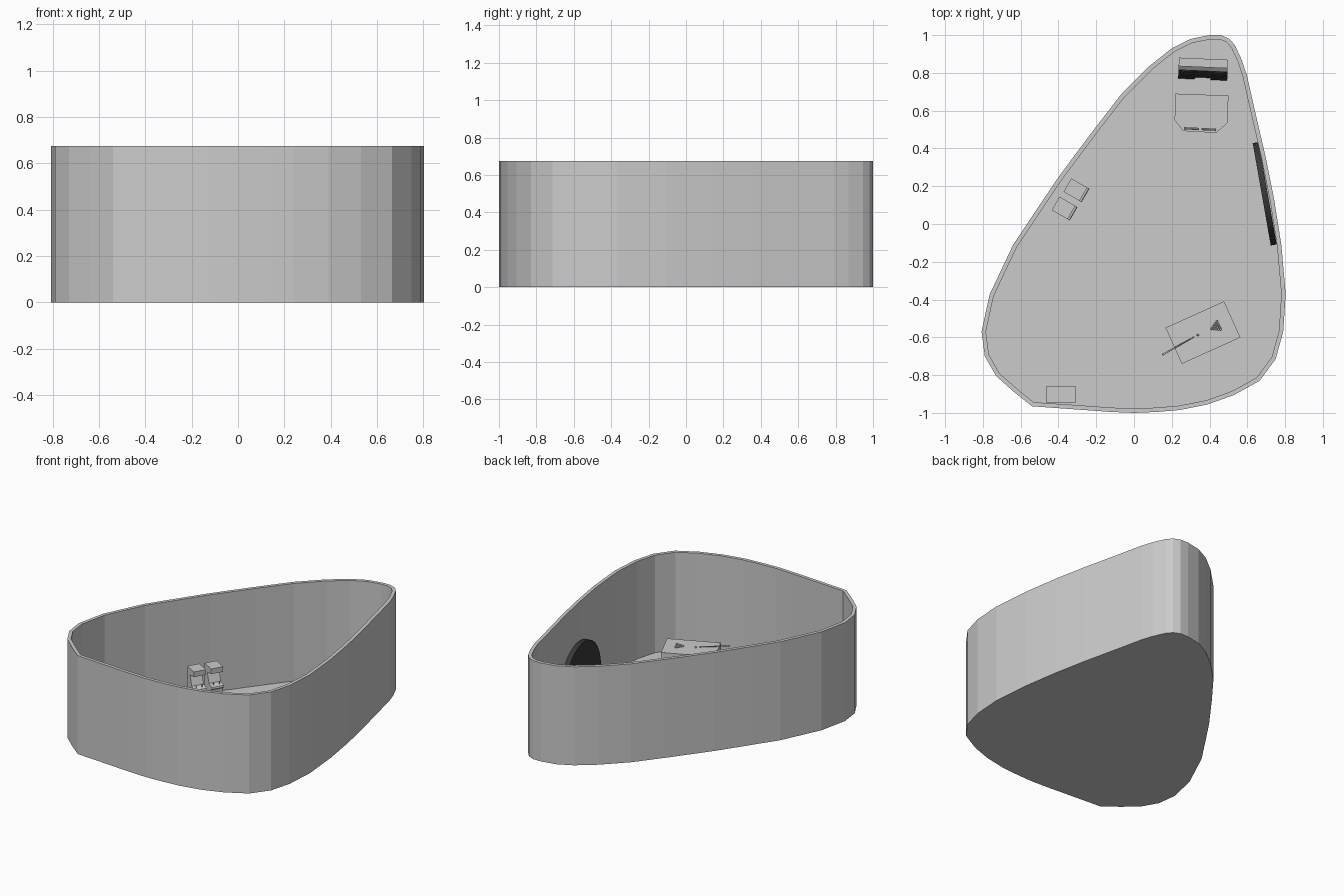
import bpy, bmesh, math
from mathutils import Matrix, Vector

if "Cube" in bpy.data.objects:
    bpy.data.objects.remove(bpy.data.objects["Cube"])

dark = bpy.data.materials.new("dark")
dark.diffuse_color = (0.04, 0.04, 0.04, 1)
dark.use_nodes = True
dark.node_tree.nodes["Principled BSDF"].inputs["Base Color"].default_value = dark.diffuse_color


def place(x, y, deg, z=0):
    return Matrix.Translation((x, y, z)) @ Matrix.Rotation(math.radians(deg), 4, 'Z')


def finish(name, bm, m=Matrix(), mat=None):
    bmesh.ops.recalc_face_normals(bm, faces=bm.faces)
    bm.transform(m)
    me = bpy.data.meshes.new(name)
    bm.to_mesh(me)
    bm.free()
    ob = bpy.data.objects.new(name, me)
    bpy.context.collection.objects.link(ob)
    if mat:
        me.materials.append(mat)
    return ob


def extrude(name, pts, vec, m=Matrix(), mat=None):
    bm = bmesh.new()
    f = bm.faces.new([bm.verts.new(p) for p in pts])
    r = bmesh.ops.extrude_face_region(bm, geom=[f], use_keep_orig=True)
    bmesh.ops.translate(bm, vec=vec, verts=[v for v in r['geom'] if isinstance(v, bmesh.types.BMVert)])
    return finish(name, bm, m, mat)


def profile(name, yz, x0, x1, m, mat=None):
    return extrude(name, [(x0, y, z) for y, z in yz], (x1 - x0, 0, 0), m, mat)


def box(name, x0, x1, y0, y1, z0, z1, m=Matrix(), mat=None):
    return extrude(name, [(x0, y0, z0), (x1, y0, z0), (x1, y1, z0), (x0, y1, z0)], (0, 0, z1 - z0), m, mat)


def rod(name, a, b, r1, r2, m=Matrix(), seg=12, mat=None):
    a, b = Vector(a), Vector(b)
    bm = bmesh.new()
    bmesh.ops.create_cone(bm, cap_ends=True, segments=seg, radius1=r1, radius2=r2, depth=(b - a).length)
    q = (b - a).to_track_quat('Z', 'Y').to_matrix().to_4x4()
    return finish(name, bm, m @ Matrix.Translation((a + b) / 2) @ q, mat)


# Room: rounded triangular wall and thin floor
H, T = 0.675, 0.023
outer = [(-.54, -.965), (-.33, -.98), (-.12, -.995), (0, -1), (.12, -.995), (.24, -.985), (.39, -.955),
         (.53, -.905), (.665, -.83), (.75, -.715), (.79, -.57), (.803, -.37), (.78, -.11), (.742, .13),
         (.698, .35), (.64, .6), (.597, .79), (.57, .87), (.535, .945), (.505, .98), (.46, 1), (.4, 1),
         (.3, .98), (.2, .93), (.08, .835), (-.065, .69), (-.22, .49), (-.395, .255), (-.51, .085),
         (-.64, -.11), (-.765, -.375), (-.807, -.57), (-.79, -.7), (-.73, -.805), (-.64, -.885)]
n = len(outer)
inner = []
for i, p in enumerate(outer):
    p = Vector(p)
    d0 = (p - Vector(outer[i - 1])).normalized()
    d1 = (Vector(outer[(i + 1) % n]) - p).normalized()
    nrm = (Vector((-d0.y, d0.x)) + Vector((-d1.y, d1.x))).normalized()
    inner.append(tuple(p + nrm * T))
bm = bmesh.new()
rings = [[bm.verts.new((x, y, z)) for x, y in loop]
         for loop, z in ((outer, 0), (outer, H), (inner, H), (inner, 0))]
for k in range(4):
    A, B = rings[k], rings[(k + 1) % 4]
    for i in range(n):
        j = (i + 1) % n
        bm.faces.new((A[i], A[j], B[j], B[i]))
finish("wall", bm)
extrude("floor", [(x, y, 0) for x, y in inner], (0, 0, .006))

# Arcade cabinets
cab = [(.052, 0), (-.045, 0), (-.045, .09), (-.058, .1), (-.055, .112), (-.012, .122),
       (.012, .19), (-.045, .2), (-.045, .235), (.052, .235)]
for k, (x, y) in enumerate([(-.307, .18), (-.37, .083)]):
    m = place(x, y, 60)
    profile(f"arcade_cabinet_{k}", cab, -.041, .041, m)
    for s in (-.02, .02):
        rod(f"joystick_{k}", (s, -.033, .115), (s, -.033, .133), .003, .003, m, 8)

# Dance machine: cabinet, sloped speaker bank, pad and bars
m = place(.365, .8, -2.5)
profile("dance_cabinet", [(.075, 0), (.01, 0), (.01, .13), (.035, .15), (.045, .23),
                          (.03, .235), (.03, .285), (.075, .285)], -.13, .13, m)
for k, (x0, x1, f) in enumerate([(-.13, -.042, -.035), (-.042, .042, -.025), (.042, .13, -.035)]):
    profile(f"speaker_box_{k}", [(.03, .006), (f, .006), (f, .03), (.027, .13), (.03, .13)], x0, x1, m, dark)
for s in (-.086, .086):
    c = Vector((s, -.004, .08))
    rod("speaker_cone", c, c + Vector((0, -.006, .004)), .033, .026, m, 20, dark)
extrude("dance_pad", [(.22, .69, .006), (.215, .55, .006), (.26, .492, .006), (.435, .482, .006),
                      (.495, .535, .006), (.5, .68, .006)], (0, 0, .03))
m = place(.35, .503, -2.5)
for s in (-.046, .046):
    for t in (-.035, .035):
        rod("bar_post", (s + t, 0, .03), (s + t, 0, .14), .005, .005, m, 8)
    rod("bar_rail", (s - .039, 0, .14), (s + .039, 0, .14), .006, .006, m, 8)

# Pool table
m = place(.365, -.575, 24.3)
box("pool_table_top", -.17, .17, -.105, .105, .145, .188, m)
for sx in (-1, 1):
    for sy in (-1, 1):
        box("pool_table_leg", sx * .14 - .016, sx * .14 + .016, sy * .078 - .016, sy * .078 + .016, .006, .145, m)
for x in (-.158, 0, .158):
    for y in (-.093, .093):
        rod("pool_pocket", (x, y, .18), (x, y, .189), .01, .01, m, 16)
balls = [(-.03, 0)] + [(.05 + i * .0105, (j - i / 2) * .012) for i in range(5) for j in range(i + 1)]
for x, y in balls:
    bm = bmesh.new()
    bmesh.ops.create_uvsphere(bm, u_segments=10, v_segments=6, radius=.006)
    finish("pool_ball", bm, m @ Matrix.Translation((x, y, .194)))
rod("cue_stick", (.15, -.692, .215), (.318, -.598, .196), .005, .002)

# Dark round-topped panel leaning on the right wall
R, zc = .275, .14
a0 = math.asin(zc / R)
arc = [(-a0 + (math.pi + 2 * a0) * i / 32) for i in range(33)]
m = place(.692, .16, 10)
extrude("round_panel", [(-.016, R * math.cos(a), max(.004, zc + R * math.sin(a))) for a in arc],
        (.032, 0, 0), m, dark)

# Vending box by the front wall
box("vending_box", -.465, -.308, -.945, -.86, .006, .26)
